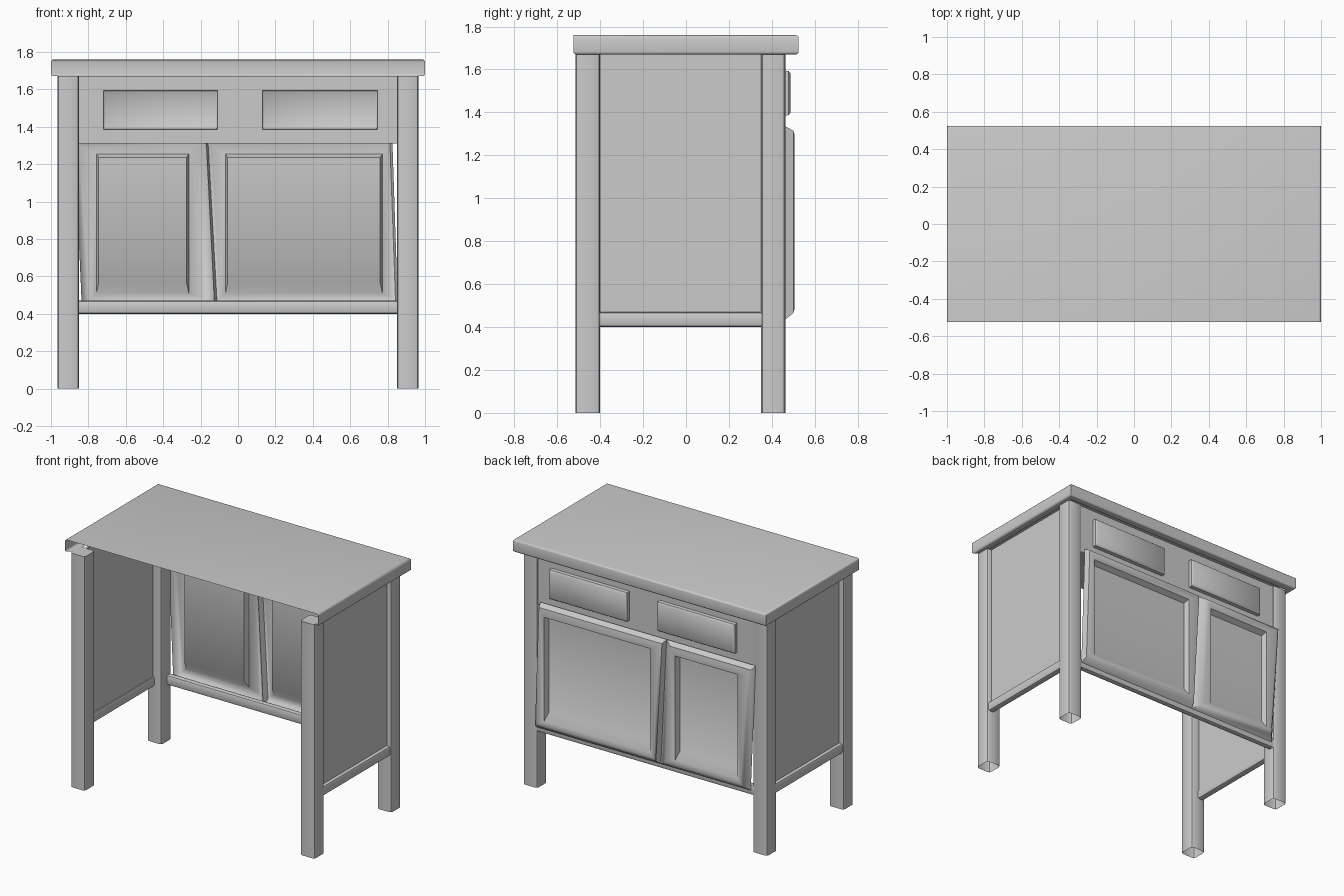
import bpy, bmesh, math

if "Cube" in bpy.data.objects:
    bpy.data.objects.remove(bpy.data.objects["Cube"])


def finish(bm, name, recalc=True):
    if recalc:
        bmesh.ops.recalc_face_normals(bm, faces=bm.faces)
    me = bpy.data.meshes.new(name)
    bm.to_mesh(me)
    bm.free()
    ob = bpy.data.objects.new(name, me)
    bpy.context.collection.objects.link(ob)
    bpy.context.view_layer.objects.active = ob
    for o in bpy.context.selected_objects:
        o.select_set(False)
    ob.select_set(True)
    bpy.ops.object.shade_smooth_by_angle(angle=math.radians(40))
    return ob


def box_bm(x0, x1, y0, y1, z0, z1):
    bm = bmesh.new()
    bmesh.ops.create_cube(bm, size=1)
    for v in bm.verts:
        v.co = ((x0 + x1) / 2 + v.co.x * (x1 - x0),
                (y0 + y1) / 2 + v.co.y * (y1 - y0),
                (z0 + z1) / 2 + v.co.z * (z1 - z0))
    return bm


def bevel(bm, edges, width, segs=2):
    bmesh.ops.bevel(bm, geom=edges, offset=width, segments=segs, profile=0.5, affect='EDGES')


def along(e, axis):
    d = e.verts[1].co - e.verts[0].co
    return abs(d[axis]) > 0.99 * d.length


def ring_shell(name, rings):
    """Loft four-cornered rings outwards in, capped by the last ring."""
    bm = bmesh.new()
    loops = [[bm.verts.new(p) for p in r] for r in rings]
    for a, b in zip(loops, loops[1:]):
        for i in range(4):
            j = (i + 1) % 4
            bm.faces.new((a[i], a[j], b[j], b[i]))
    bm.faces.new(loops[-1])
    return finish(bm, name)


def quad(tl, tr, br, bl, top, bottom, y):
    """Upright ring: x at top left, top right, bottom right, bottom left."""
    return [(tl, y, top), (tr, y, top), (br, y, bottom), (bl, y, bottom)]


# table top: hollow slab, open at the -y side, with a narrow underside lip
bm = box_bm(-1, 1, -0.525, 0.525, 1.67, 1.76)
bm.faces.ensure_lookup_table()
bottom = [f for f in bm.faces if f.normal.z < -0.5]
bmesh.ops.inset_region(bm, faces=bottom, thickness=0.075)
bm.normal_update()
inner = [f for f in bm.faces if f.normal.z < -0.5 and
         (abs(f.calc_center_median().y) < 0.1 and abs(f.calc_center_median().x) < 0.1
          or f.calc_center_median().y < -0.4)]
front = [f for f in bm.faces if f.normal.y < -0.5]
bmesh.ops.delete(bm, geom=inner + front, context='FACES')
rim = [e for e in bm.edges if len(e.link_faces) == 2 and
       e.calc_face_angle(0) > 1.0 and not along(e, 2)]
bevel(bm, rim, 0.014, 3)
finish(bm, "table_top")

# four legs with rounded corners, hollow at the foot
for sx, side in ((-1, "left"), (1, "right")):
    for y0, y1, end in ((-0.515, -0.40, "rear"), (0.35, 0.463, "door_side")):
        xa, xb = sorted((sx * 0.85, sx * 0.965))
        bm = box_bm(xa, xb, y0, y1, 0, 1.67)
        bevel(bm, [e for e in bm.edges if along(e, 2)], 0.018)
        bm.normal_update()
        bmesh.ops.delete(bm, geom=[f for f in bm.faces if f.normal.z < -0.9], context='FACES')
        finish(bm, f"{end}_leg_{side}")

    # side panel and its lower rail
    xa, xb = sorted((sx * 0.915, sx * 0.93))
    finish(box_bm(xa, xb, -0.41, 0.36, 0.45, 1.67), f"side_panel_{side}")
    xa, xb = sorted((sx * 0.905, sx * 0.955))
    bm = box_bm(xa, xb, -0.41, 0.36, 0.40, 0.47)
    bevel(bm, [e for e in bm.edges if along(e, 1)], 0.015)
    finish(bm, f"side_rail_{side}")

# rail under the doors
bm = box_bm(-0.86, 0.86, 0.415, 0.458, 0.40, 0.47)
bevel(bm, [e for e in bm.edges if along(e, 0)], 0.012)
finish(bm, "door_rail")

# apron sheet with two drawer openings
xs = (-0.86, -0.72, -0.11, 0.13, 0.745, 0.86)
zs = (1.31, 1.385, 1.595, 1.67)
bm = bmesh.new()
g = [[bm.verts.new((x, 0.452, z)) for z in zs] for x in xs]
for i in range(5):
    for j in range(3):
        if not (j == 1 and i in (1, 3)):
            bm.faces.new((g[i][j], g[i][j + 1], g[i + 1][j + 1], g[i + 1][j]))
finish(bm, "apron")

# drawer fronts: shallow shells standing out of the openings
for x0, x1, side in ((-0.72, -0.11, "left"), (0.13, 0.745, "right")):
    ring_shell(f"drawer_front_{side}", [
        quad(x0, x1, x1, x0, 1.595, 1.385, 0.452),
        quad(x0, x1, x1, x0, 1.593, 1.387, 0.478),
        quad(x0 + .012, x1 - .012, x1 - .012, x0 + .012, 1.58, 1.40, 0.488)])


# doors: leaning raised frames around sunken upright panels
def door(name, outer, ridge, p0, p1):
    ring_shell(name, [
        quad(*outer, 1.335, 0.435, 0.462),
        quad(*ridge, 1.315, 0.465, 0.500),
        quad(ridge[0] + .02, ridge[1] - .015, ridge[2] - .02, ridge[3] + .015,
             1.295, 0.485, 0.506),
        quad(p0 - .012, p1 + .012, p1 + .012, p0 - .012, 1.255, 0.51, 0.500),
        quad(p0, p1, p1, p0, 1.235, 0.565, 0.462)])


door("small_door", (-0.875, -0.17, -0.125, -0.835), (-0.862, -0.225, -0.17, -0.80),
     -0.745, -0.275)
door("large_door", (-0.172, 0.825, 0.855, -0.125), (-0.16, 0.812, 0.842, -0.112),
     -0.055, 0.76)
